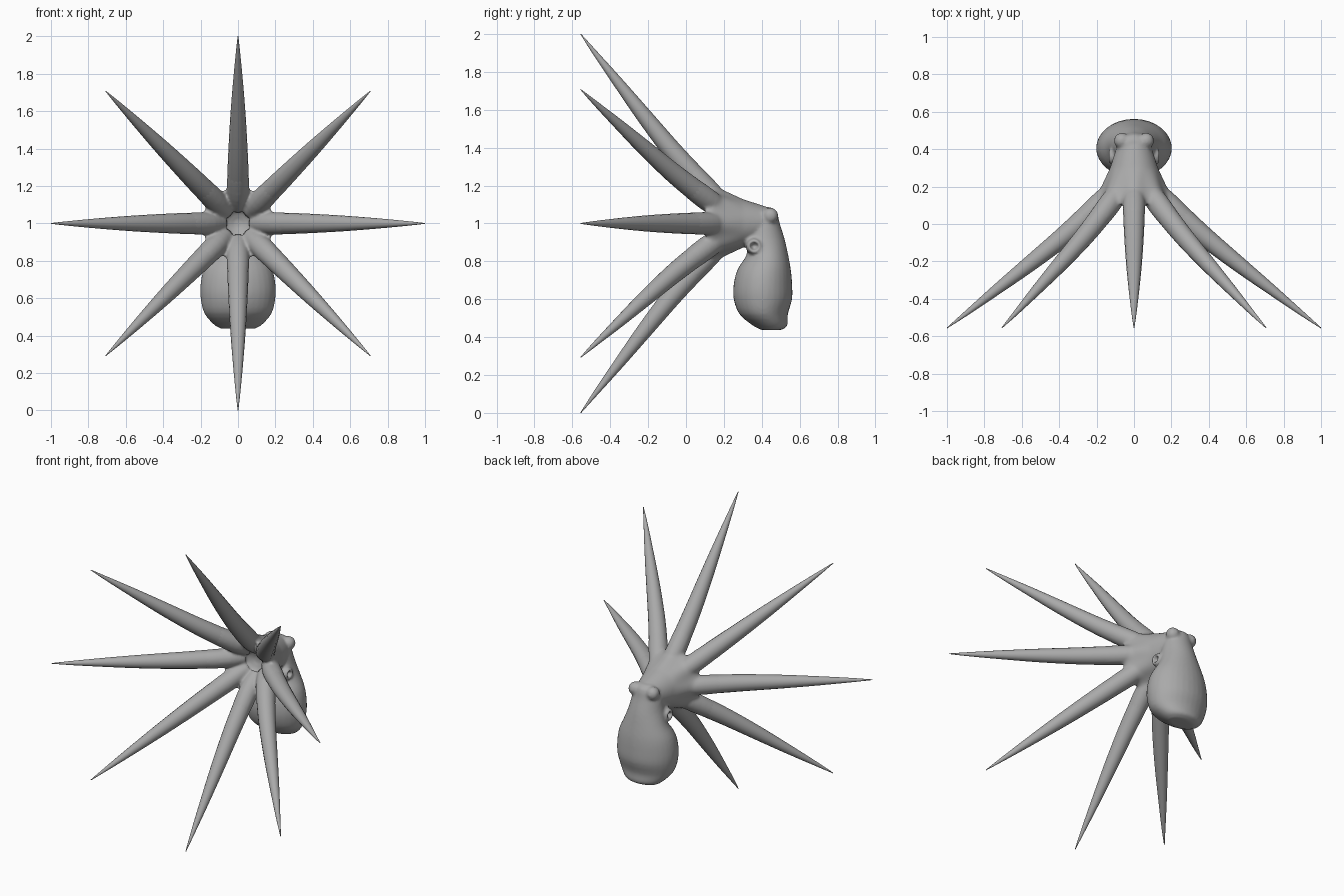
import bpy, bmesh, math
from mathutils import Vector, Matrix

if "Cube" in bpy.data.objects:
    bpy.data.objects.remove(bpy.data.objects["Cube"])

skin = bpy.data.materials.new("grey skin")
skin.diffuse_color = (0.4, 0.4, 0.4, 1)
skin.use_nodes = True
skin.node_tree.nodes["Principled BSDF"].inputs["Base Color"].default_value = skin.diffuse_color


def loft(bm, rings):
    """Skin a list of closed vertex rings and cap both ends."""
    rows = [[bm.verts.new(p) for p in ring] for ring in rings]
    n = len(rows[0])
    for a, b in zip(rows, rows[1:]):
        for i in range(n):
            j = (i + 1) % n
            bm.faces.new((a[i], a[j], b[j], b[i]))
    bm.faces.new(rows[0][::-1])
    bm.faces.new(rows[-1])


def finish(name, bm):
    bmesh.ops.recalc_face_normals(bm, faces=bm.faces)
    mesh = bpy.data.meshes.new(name)
    bm.to_mesh(mesh)
    bm.free()
    mesh.materials.append(skin)
    ob = bpy.data.objects.new(name, mesh)
    bpy.context.collection.objects.link(ob)
    for p in mesh.polygons:
        p.use_smooth = True
    return ob


def smooth_path(pts, steps=3):
    """Catmull-Rom interpolation of tuples."""
    vs = [Vector(p) for p in pts]
    vs = [2 * vs[0] - vs[1]] + vs + [2 * vs[-1] - vs[-2]]
    out = []
    for a, b, c, d in zip(vs, vs[1:], vs[2:], vs[3:]):
        for k in range(steps):
            t = k / steps
            out.append(0.5 * (2 * b + (c - a) * t + (2 * a - 5 * b + 4 * c - d) * t * t
                              + (3 * b - a - 3 * c + d) * t ** 3))
    return out + [vs[-2]]


# Arm centre line: distance from axis, y, thickness
ARM = [(0.09, 0.20, 0.045), (0.16, 0.13, 0.055), (0.25, 0.045, 0.057), (0.38, -0.07, 0.052),
       (0.56, -0.215, 0.042), (0.74, -0.355, 0.028), (0.90, -0.48, 0.013), (1.0, -0.556, 0.002)]


def arm_rings(points, angle, sides=16):
    path = smooth_path(points)
    turn = Matrix.Rotation(angle, 3, 'Y')
    rings = []
    for k, p in enumerate(path):
        a, b = path[max(k - 1, 0)], path[min(k + 1, len(path) - 1)]
        along = Vector((b.x - a.x, b.y - a.y, 0)).normalized()
        across = Vector((-along.y, along.x, 0))
        ring = []
        for i in range(sides):
            t = math.tau * i / sides
            q = Vector((p.x, p.y, 0)) + p.z * (across * math.cos(t) + Vector((0, 0, 1)) * math.sin(t))
            ring.append(turn @ q + Vector((0, 0, 1)))
        rings.append(ring)
    return rings


# Eight arms
for k in range(8):
    bm = bmesh.new()
    loft(bm, arm_rings(ARM, math.tau * k / 8))
    finish("arm_%d" % (k + 1), bm)

# Body: mantle, web, arm roots, eyes and gill openings fused together
bm = bmesh.new()

# Mantle sections: z, centre y, half depth, half width
MANTLE = [(0.437, 0.45, 0.05, 0.09), (0.46, 0.445, 0.09, 0.13), (0.52, 0.41, 0.127, 0.18),
          (0.60, 0.406, 0.154, 0.20), (0.68, 0.406, 0.154, 0.20), (0.76, 0.413, 0.14, 0.182),
          (0.84, 0.43, 0.108, 0.14), (0.92, 0.415, 0.105, 0.113), (1.0, 0.41, 0.085, 0.095),
          (1.06, 0.42, 0.06, 0.07), (1.085, 0.42, 0.03, 0.04)]
loft(bm, [[(w * math.cos(math.tau * i / 32), y + d * math.sin(math.tau * i / 32), z)
           for i in range(32)] for z, y, d, w in smooth_path(MANTLE)])

# Web cone with a hollow front: y, radius, bulge towards the arms
WEB = [(0.47, 0.045, 0), (0.42, 0.09, 0), (0.30, 0.128, 0), (0.20, 0.17, 0.03),
       (0.14, 0.20, 0.06), (0.105, 0.205, 0.08), (0.115, 0.18, 0.06), (0.17, 0.11, 0), (0.21, 0.02, 0)]
rings = []
for y, r, bulge in WEB:
    ring = []
    for i in range(64):
        t = math.tau * i / 64
        q = r * (1 + bulge * math.cos(8 * t))
        ring.append((q * math.cos(t), y, 1 + q * math.sin(t)))
    rings.append(ring)
loft(bm, rings)

# Arm roots
for k in range(8):
    loft(bm, arm_rings([(0.09, 0.20, 0.047), (0.16, 0.13, 0.06), (0.25, 0.045, 0.0585),
                        (0.31, -0.007, 0.05)], math.tau * k / 8))

# Eyes and gill openings
for s in (-1, 1):
    bmesh.ops.create_uvsphere(bm, u_segments=20, v_segments=12, radius=0.043,
                              matrix=Matrix.Translation((s * 0.065, 0.445, 1.04)))
    tube = []
    for x, r in [(0.04, 0.045), (0.10, 0.045), (0.135, 0.036), (0.135, 0.022), (0.105, 0.016)]:
        tube.append([(s * x, 0.36 + r * math.cos(math.tau * i / 20),
                      0.88 + r * math.sin(math.tau * i / 20)) for i in range(20)])
    loft(bm, tube)

body = finish("body", bm)
fuse = body.modifiers.new("fuse", 'REMESH')
fuse.mode = 'VOXEL'
fuse.voxel_size = 0.009
fuse.use_smooth_shade = True
soft = body.modifiers.new("soften", 'SMOOTH')
soft.factor = 0.5
soft.iterations = 6
